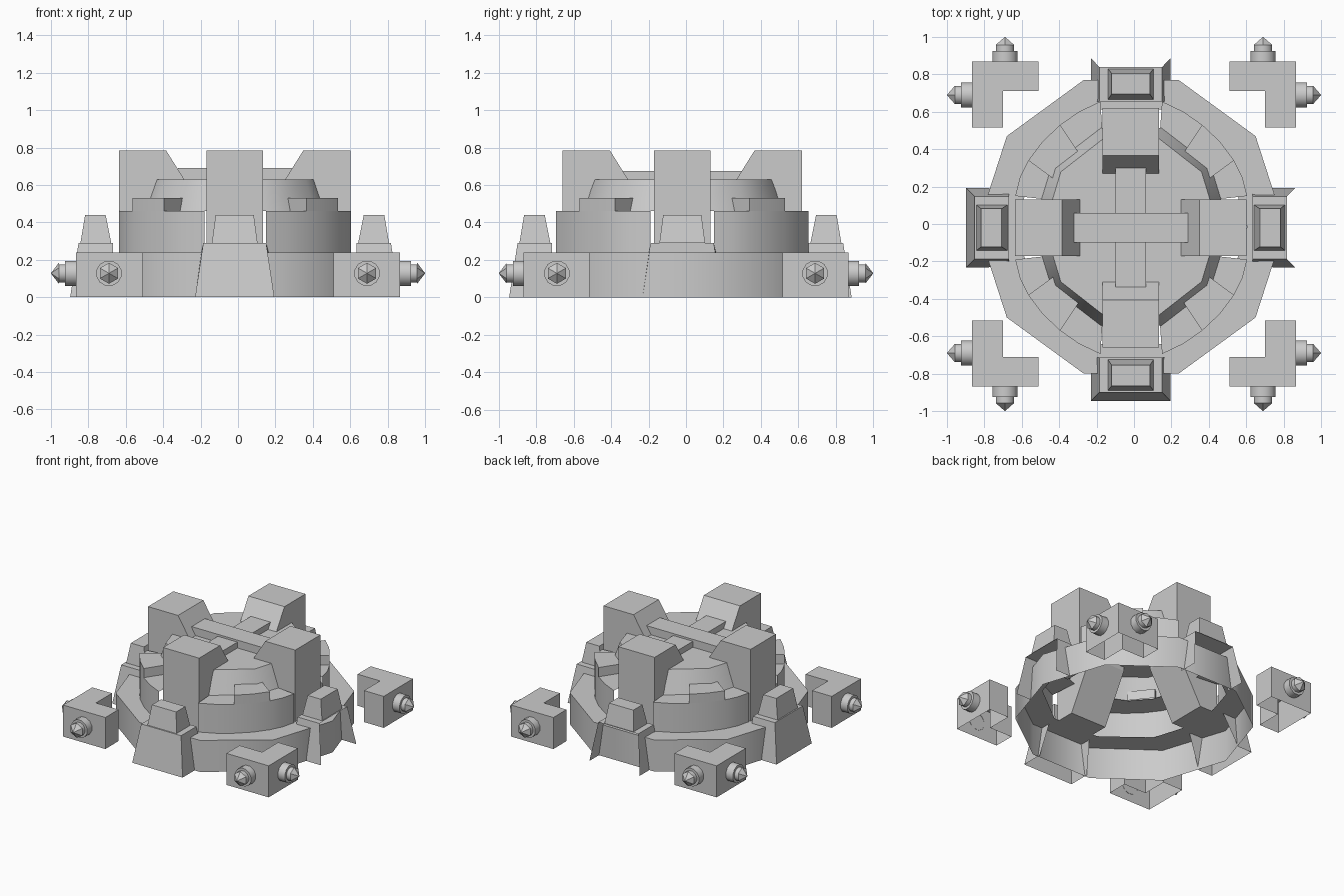
import bpy, bmesh, math
from mathutils import Matrix, Vector

if "Cube" in bpy.data.objects:
    bpy.data.objects.remove(bpy.data.objects["Cube"])

CX, CY = -0.015, -0.015   # centre of the fort body


def make(name, verts, faces, smooth=None):
    me = bpy.data.meshes.new(name)
    me.from_pydata([tuple(v) for v in verts], [], faces)
    bm = bmesh.new()
    bm.from_mesh(me)
    bmesh.ops.recalc_face_normals(bm, faces=bm.faces)
    bm.to_mesh(me)
    bm.free()
    ob = bpy.data.objects.new(name, me)
    bpy.context.collection.objects.link(ob)
    if smooth:
        bpy.ops.object.select_all(action='DESELECT')
        ob.select_set(True)
        bpy.context.view_layer.objects.active = ob
        bpy.ops.object.shade_smooth_by_angle(angle=math.radians(smooth))
    return ob


def loft(name, rings, cap_start=False, cap_end=True, smooth=None):
    """Skin a list of equally long closed loops."""
    n = len(rings[0])
    verts = [v for r in rings for v in r]
    faces = [(k*n+i, k*n+(i+1) % n, (k+1)*n+(i+1) % n, (k+1)*n+i)
             for k in range(len(rings)-1) for i in range(n)]
    if cap_start:
        faces.append(tuple(range(n)))
    if cap_end:
        faces.append(tuple(range(len(verts)-n, len(verts))))
    return make(name, verts, faces, smooth)


def decagon(rx, ry, z):
    return [(CX + rx*math.cos(math.tau*i/10), CY + ry*math.sin(math.tau*i/10), z)
            for i in range(10)]


def rect(x0, x1, y0, y1, z):
    return [(x0, y0, z), (x1, y0, z), (x1, y1, z), (x0, y1, z)]


def prism(name, pts, z0, z1, cap_start=False, smooth=None):
    return loft(name, [[(x, y, z) for x, y in pts] for z in (z0, z1)],
                cap_start, True, smooth)


# Ten-sided base shell and its ledge
loft("base_ring", [decagon(.822, .825, 0), decagon(.822, .825, .24),
                   decagon(.62, .66, .24)], cap_end=False, smooth=40)

# Central roof
loft("roof", [decagon(.525, .555, .46), decagon(.465, .50, .63)], smooth=40)

# Curved wall sections with a raised block, one per quadrant
outer = [(.165, .675), (.28, .62), (.38, .55), (.475, .46), (.55, .36), (.595, .27), (.62, .17)]
inner = [(.44, .15), (.40, .27), (.29, .40), (.15, .46)]
block = [(.38, .55), (.475, .46), (.55, .36), (.40, .25), (.28, .40)]
for sx in (-1, 1):
    for sy in (-1, 1):
        place = lambda pts: [(CX + sx*x, CY - .005 + sy*y) for x, y in pts]
        o, h = place(outer), len(outer)
        verts = [(x, y, z) for z in (.24, .46) for x, y in o]
        verts += [(x, y, .46) for x, y in place(inner)]
        faces = [(i, i+1, h+i+1, h+i) for i in range(h-1)]
        faces.append(tuple(range(h, len(verts))))
        make("wall_section", verts, faces, 40)
        prism("wall_block", place(block), .46, .53, smooth=40)

# Towers and sloped buttresses on the four sides
sides = [("right", 0, .62, -.005, True), ("back", 90, .64, .02, True),
         ("left", 180, .62, 0, False), ("front", 270, .64, .02, False)]
for side, ang, out, shift, is_open in sides:
    M = Matrix.Translation((-.0175, -.02, 0)) @ Matrix.Rotation(math.radians(ang), 4, 'Z')
    T = lambda pts: [M @ Vector(p) for p in pts]
    # Tower: side profile swept across its width, sloped on the inner face
    prof = [(out, .24), (out, .785), (out-.253, .785), (out-.35, .63), (out-.35, .60), (out-.15, .24)]
    loft(side + "_tower", [T([(r, w, z) for r, z in prof]) for w in (-.152, .152)], True)
    # Buttress foot: two flared sides and top, outer slope only on front and left
    e = .035 if side in ("front", "back") else 0
    e += .01 if side == "front" else -.01 if side == "back" else 0
    v = []
    for w in (-1, 1):
        v += [(.88+e, w*.212, 0), (.76, w*.212, 0), (.65+e, w*.18, .24),
              (.65+e, w*.168, .29), (.835+e, w*.168, .29)]
    f = [(0, 1, 2, 3, 4), (5, 6, 7, 8, 9), (3, 4, 9, 8), (2, 3, 8, 7)]
    if not is_open:
        f.append((0, 4, 9, 5))
    make(side + "_buttress", T(v), f)
    # Tapered cap
    loft(side + "_buttress_cap", [T(rect(.66+e, .825+e, -.122, .122, .29)),
                                  T(rect(.69+e, .80+e, -.102, .102, .44))])

# Crossed beams on the roof
loft("long_beam", [rect(-.32, .29, -.10, .06, z) for z in (.63, .69)])
loft("cross_beam", [rect(-.10, .065, -.34, .30, z) for z in (.63, .675)])

# Angled corner blocks with bolts
ell = [(.51, .868), (.51, .71), (.70, .71), (.70, .517), (.866, .517), (.866, .868)]
for sx in (-1, 1):
    for sy in (-1, 1):
        prism("corner_block", [(sx*x, sy*y) for x, y in ell], 0, .24)
        for along_x in (True, False):
            def ring(n, r, d):
                pts = []
                for i in range(n):
                    a = math.tau*(i+.5)/n
                    t, z = .69 + r*math.cos(a), .128 + r*math.sin(a)
                    pts.append((sx*d, sy*t, z) if along_x else (sx*t, sy*d, z))
                return pts
            loft("bolt", [ring(12, .069, .866), ring(12, .069, .925),
                          ring(12, .05, .925), ring(12, .05, .958)], smooth=40)
            loft("bolt_tip", [ring(6, .056, .958), ring(6, .001, 1.0)], True)
